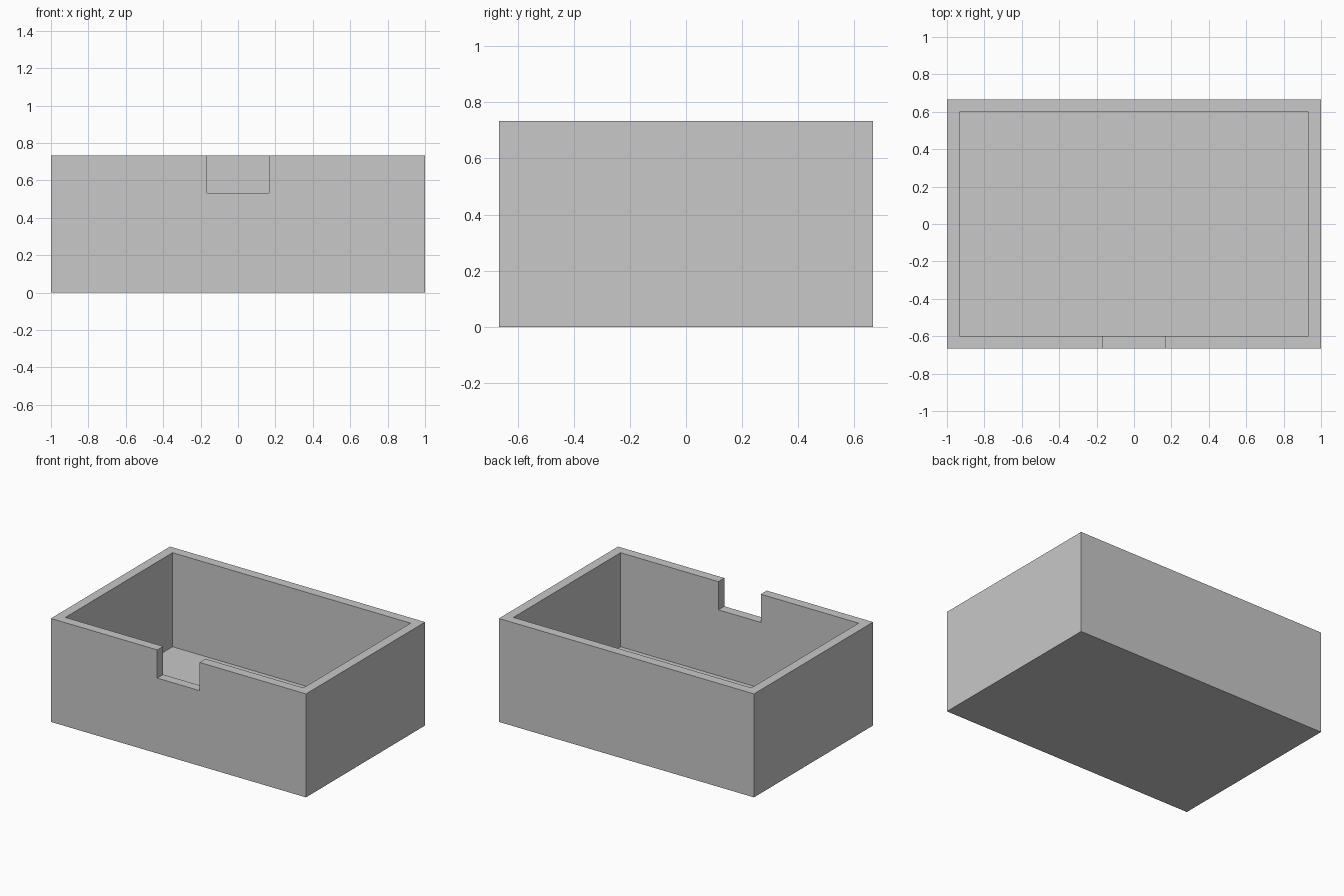
import bpy
import bmesh

cube = bpy.data.objects.get("Cube")
if cube:
    bpy.data.objects.remove(cube, do_unlink=True)

# Main dimensions, in units of one wall thickness
WALL = 1 / 15
LENGTH, DEPTH, HEIGHT = 30 * WALL, 20 * WALL, 11 * WALL
NOTCH_WIDTH, NOTCH_DROP = 5 * WALL, 3 * WALL

grey = bpy.data.materials.new("plain grey")
grey.use_nodes = True
colour = (0.578, 0.578, 0.578, 1)
grey.diffuse_color = colour
grey.node_tree.nodes["Principled BSDF"].inputs["Base Color"].default_value = colour


def block(name, low, high):
    """Box spanning two opposite corners."""
    bm = bmesh.new()
    bmesh.ops.create_cube(bm, size=1)
    for v in bm.verts:
        v.co = [a + (b - a) * (c + 0.5) for a, b, c in zip(low, high, v.co)]
    mesh = bpy.data.meshes.new(name)
    bm.to_mesh(mesh)
    bm.free()
    mesh.materials.append(grey)
    obj = bpy.data.objects.new(name, mesh)
    bpy.context.scene.collection.objects.link(obj)
    return obj


def cut(target, cutter):
    mod = target.modifiers.new(cutter.name, "BOOLEAN")
    mod.operation = "DIFFERENCE"
    mod.solver = "EXACT"
    mod.object = cutter
    bpy.context.view_layer.objects.active = target
    bpy.ops.object.modifier_apply(modifier=mod.name)
    bpy.data.objects.remove(cutter, do_unlink=True)


x, y = LENGTH / 2, DEPTH / 2
box = block("open_box", (-x, -y, 0), (x, y, HEIGHT))

# Hollow interior, leaving walls and floor of equal thickness
cut(box, block("cavity", (WALL - x, WALL - y, WALL), (x - WALL, y - WALL, HEIGHT + WALL)))

# Notch through the rim of the front wall
n = NOTCH_WIDTH / 2
cut(box, block("front_notch", (-n, -y - WALL, HEIGHT - NOTCH_DROP),
               (n, -y + 2 * WALL, HEIGHT + WALL)))
